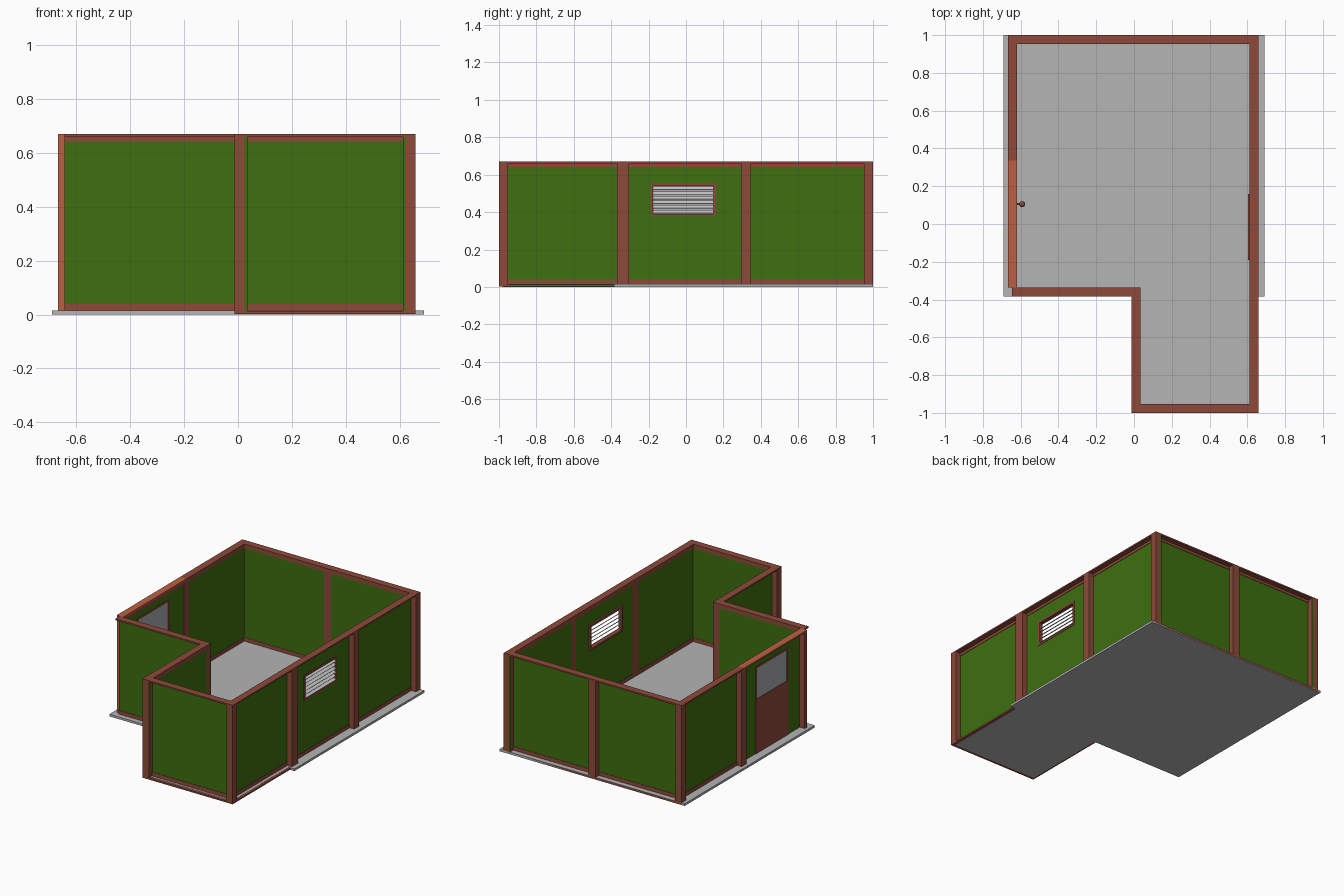
import bpy, bmesh, math
from mathutils import Matrix, Vector

if "Cube" in bpy.data.objects:
    bpy.data.objects.remove(bpy.data.objects["Cube"])


def mat(name, rgb):
    m = bpy.data.materials.new(name)
    m.diffuse_color = (*rgb, 1)
    m.use_nodes = True
    m.node_tree.nodes["Principled BSDF"].inputs["Base Color"].default_value = m.diffuse_color
    return m


BROWN = mat("red_brown_wood", (0.27, 0.068, 0.042))
ORANGE = mat("light_red_brown", (0.50, 0.118, 0.055))
GREEN = mat("green_panel", (0.048, 0.162, 0.005))
FLOOR = mat("concrete_grey", (0.46, 0.46, 0.46))
GLASS = mat("glass_grey", (0.40, 0.41, 0.42))
BLIND = mat("blind_light_grey", (0.62, 0.62, 0.62))

T = 0.048            # wall thickness
Z0, Z1 = 0.012, 0.67  # wall bottom and top


def finish(name, bm, *mats):
    bmesh.ops.recalc_face_normals(bm, faces=bm.faces[:])
    me = bpy.data.meshes.new(name)
    bm.to_mesh(me)
    bm.free()
    for m in mats:
        me.materials.append(m)
    ob = bpy.data.objects.new(name, me)
    bpy.context.collection.objects.link(ob)
    return ob


def add_box(bm, lo, hi, M=Matrix()):
    lo, hi = Vector(lo), Vector(hi)
    S = Matrix.Diagonal((*(hi - lo), 1))
    bmesh.ops.create_cube(bm, size=1, matrix=M @ Matrix.Translation((lo + hi) / 2) @ S)


def boxes(name, m, items, M=Matrix()):
    bm = bmesh.new()
    for lo, hi in items:
        add_box(bm, lo, hi, M)
    return finish(name, bm, m)


def wall(name, x, y, angle, length, opening=None, plate_mat=BROWN):
    """Wall running along local x from its outer corner; local +y points indoors."""
    M = Matrix.Translation((x, y, 0)) @ Matrix.Rotation(math.radians(angle), 4, 'Z')
    # thin panel near the inner face, optionally with an opening (a, b, bottom, top)
    p0, p1, zb, zt = T - 0.011, T - 0.002, Z0 + 0.002, Z1 - 0.01
    if opening:
        a, b, c, d = opening
        cells = [(0, a, zb, zt), (b, length, zb, zt), (a, b, d, zt)]
        if c > zb:
            cells.append((a, b, zb, c))
    else:
        cells = [(0, length, zb, zt)]
    boxes(name + "_panel", GREEN, [((s, p0, u), (e, p1, v)) for s, e, u, v in cells], M)
    # slim rails along the panel and full depth plates
    rails = [((0, T - 0.014, Z1 - 0.028), (length, T, Z1 - 0.008))]
    if not opening or opening[2] > zb:
        rails.append(((0, T - 0.014, Z0), (length, T, Z0 + 0.028)))
    boxes(name + "_rails", BROWN, rails, M)
    boxes(name + "_top_plate", plate_mat, [((0, 0, Z1 - 0.01), (length, T, Z1))], M)
    boxes(name + "_bottom_plate", BROWN, [((0, 0, 0.003), (length, T, 0.0135))], M)


# floor slabs
boxes("main_floor", FLOOR, [((-0.69, -0.385, 0), (0.69, 1.0, 0.015))])
boxes("extension_floor", FLOOR, [((0.0, -0.98, 0.001), (0.645, -0.385, 0.0145))])

# walls, going round the outline counterclockwise
XL, XR, XE = -0.668, 0.66, -0.013
Y1, Y2 = -0.337, 0.32
wall("extension_front_wall", XE, -1, 0, XR - XE)
wall("right_front_wall", XR, -1, 90, Y1 + 1)
wall("right_window_wall", XR, Y1, 90, Y2 - Y1, (-0.19 - Y1, 0.16 - Y1, 0.38, 0.55))
wall("right_back_wall", XR, Y2, 90, 1 - Y2)
wall("back_wall", XR, 1, 180, XR - XL)
wall("left_back_wall", XL, 1, 270, 1 - 0.335)
wall("left_door_wall", XL, 0.335, 270, 0.672, (0.175, 0.52, Z0, 0.6), ORANGE)
wall("main_front_wall", -0.645, -0.385, 0, 0.632 + T)
wall("extension_left_wall", XE, -0.385, 270, 0.615)


# posts at corners and between panels
def post(name, x0, x1, y0, y1):
    boxes(name, BROWN, [((x0, y0, Z0), (x1, y1, Z1 - 0.001))])


post("post_extension_front_left", XE, XE + T, -1, -1 + T)
post("post_extension_front_right", XR - T, XR, -1, -1 + T)
post("post_back_right", XR - T, XR, 1 - T, 1)
post("post_back_left", XL, XL + T, 1 - T, 1)
post("post_inner_corner", XE, XE + T, -0.385, Y1)
post("post_back_middle", -0.027, 0.027, 1 - T, 1)
post("post_right_1", XR - T, XR, -0.37, -0.305)
post("post_right_2", XR - T, XR, 0.295, 0.345)
post("post_left_back", XL, XL + T, 0.335, 0.362)

# door wall posts: lighter on the front facing end
for n, y in (("front", -0.337), ("back", 0.308)):
    bm = bmesh.new()
    add_box(bm, (XL, y, Z0), (XL + T, y + 0.027, Z1 - 0.001))
    bmesh.ops.recalc_face_normals(bm, faces=bm.faces[:])
    for f in bm.faces:
        f.material_index = 1 if f.normal.y < -0.5 else 0
    finish("door_wall_post_" + n, bm, BROWN, ORANGE)

# door leaf with a glazed upper half
dx0, dx1, d0, d1 = XL + T - 0.014, XL + T, -0.185, 0.16
boxes("door_leaf", BROWN, [
    ((dx0, d0, Z0), (dx1, d1, 0.38)),
    ((dx0, d0, 0.588), (dx1, d1, 0.6)),
    ((dx0, d0, 0.38), (dx1, d0 + 0.012, 0.588)),
    ((dx0, d1 - 0.012, 0.38), (dx1, d1, 0.588))])
boxes("door_glass", GLASS, [((dx0 + 0.004, d0 + 0.012, 0.38), (dx1 - 0.004, d1 - 0.012, 0.588))])

# door knob and its stem
bm = bmesh.new()
bmesh.ops.create_uvsphere(bm, u_segments=16, v_segments=10, radius=0.016,
                          matrix=Matrix.Translation((-0.592, 0.105, 0.29)))
bmesh.ops.create_cone(bm, cap_ends=True, segments=12, radius1=0.005, radius2=0.005, depth=0.03,
                      matrix=Matrix.Translation((-0.608, 0.105, 0.29)) @ Matrix.Rotation(math.pi / 2, 4, 'Y'))
for f in bm.faces:
    f.smooth = len(f.verts) <= 4
finish("door_knob", bm, BROWN)

# window frame
wx0, wx1, w0, w1, zb, zt, e = 0.603, 0.626, -0.19, 0.16, 0.378, 0.552, 0.013
boxes("window_frame", BROWN, [
    ((wx0, w0, zb), (wx1, w1, zb + e)),
    ((wx0, w0, zt - e), (wx1, w1, zt)),
    ((wx0, w0, zb + e), (wx1, w0 + e, zt - e)),
    ((wx0, w1 - e, zb + e), (wx1, w1, zt - e))])

# tilted window blind slats
bm = bmesh.new()
for i in range(6):
    M = Matrix.Translation((0.615, -0.015, 0.403 + i * 0.0248)) @ Matrix.Rotation(math.radians(35), 4, 'Y')
    add_box(bm, (-0.014, -0.163, -0.0015), (0.014, 0.163, 0.0015), M)
finish("window_blind_slats", bm, BLIND)
